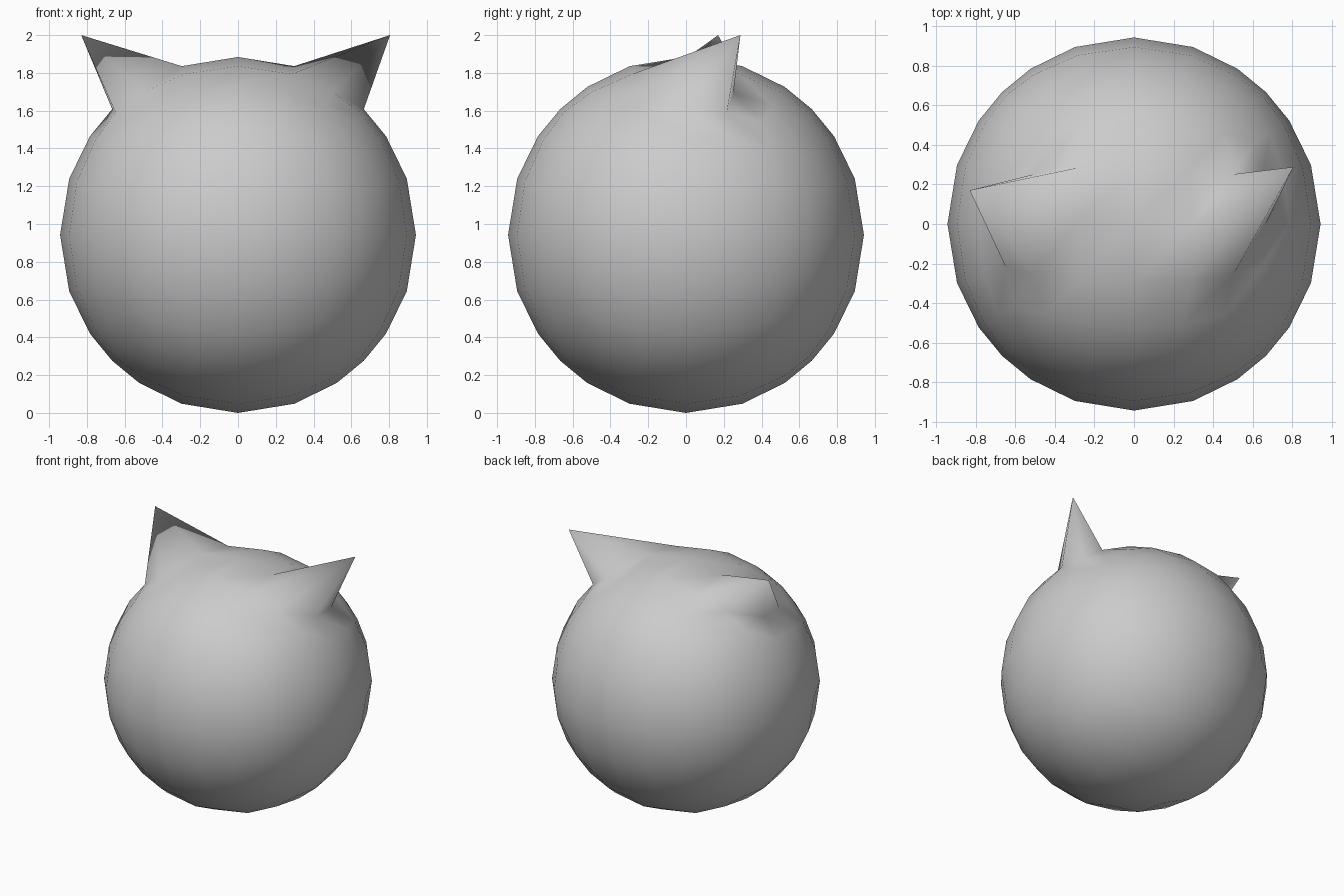
import bpy, bmesh
from mathutils import Vector

if "Cube" in bpy.data.objects:
    bpy.data.objects.remove(bpy.data.objects["Cube"])

R = 0.942
bm = bmesh.new()

# round head: a cube with six segments per side, projected onto a sphere
bmesh.ops.create_cube(bm, size=2)
bmesh.ops.subdivide_edges(bm, edges=bm.edges[:], cuts=5, use_grid_fill=True)


def nearest(p):
    return min(bm.verts, key=lambda v: (v.co - Vector(p)).length)


# the top patch is split along one diagonal direction, which folds the ears
top = [f for f in bm.faces if f.normal.z > 0.9 or f.calc_center_median().z > 0.999]
for f in top:
    vs = sorted(f.verts, key=lambda v: v.co.x + v.co.y)
    bmesh.utils.face_split(f, vs[0], vs[-1])

# ears: one grid point on each side of the crown
ears = [(nearest((-2 / 3, 0, 1)), (-0.83, 0.17, 2.0)),
        (nearest((2 / 3, 0, 1)), (0.805, 0.288, 2.0))]

for v in bm.verts:
    v.co = v.co.normalized() * R + Vector((0, 0, R))

# pull the ear tips outward
for v, tip in ears:
    v.co = tip

bmesh.ops.recalc_face_normals(bm, faces=bm.faces[:])
for f in bm.faces:
    f.smooth = True

mesh = bpy.data.meshes.new("eared_ball")
bm.to_mesh(mesh)
bm.free()
bpy.context.collection.objects.link(bpy.data.objects.new("eared_ball", mesh))
